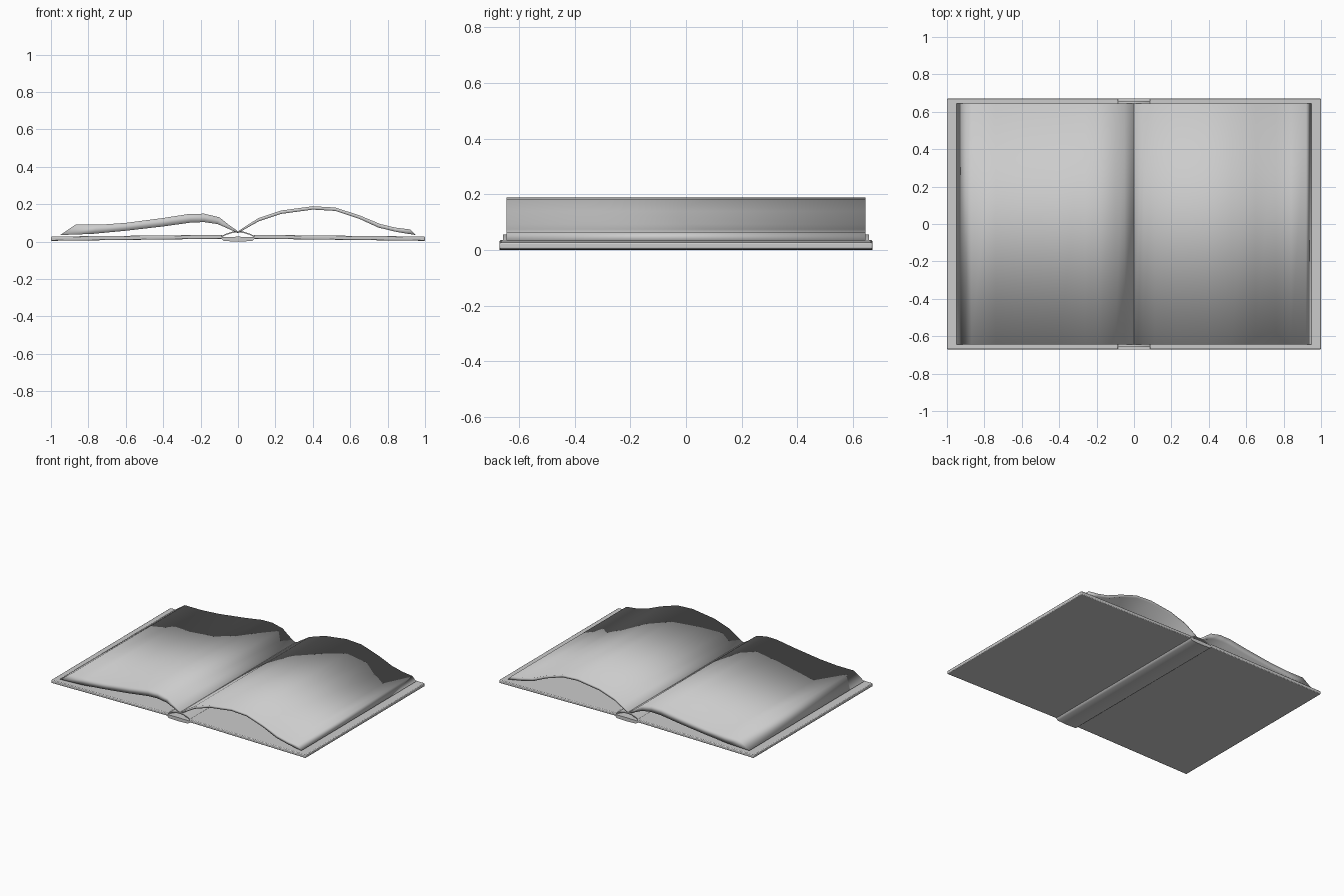
import bpy, bmesh, math

if "Cube" in bpy.data.objects:
    bpy.data.objects.remove(bpy.data.objects["Cube"])


def slab(name, sections, half, bevel=0.0, angle=None):
    """Sweep a cross-section strip along y; each section is (x_top, z_top, x_bottom, z_bottom)."""
    bm = bmesh.new()
    rings = []
    for xt, zt, xb, zb in sections:
        rings.append([bm.verts.new(p) for p in
                      ((xt, -half, zt), (xt, half, zt), (xb, half, zb), (xb, -half, zb))])
    for a, b in zip(rings, rings[1:]):
        for i in range(4):
            j = (i + 1) % 4
            bm.faces.new((a[i], a[j], b[j], b[i]))
    bm.faces.new(rings[0])
    bm.faces.new(rings[-1][::-1])
    bmesh.ops.recalc_face_normals(bm, faces=bm.faces)
    mesh = bpy.data.meshes.new(name)
    bm.to_mesh(mesh)
    bm.free()
    obj = bpy.data.objects.new(name, mesh)
    bpy.context.collection.objects.link(obj)
    bpy.ops.object.select_all(action='DESELECT')
    obj.select_set(True)
    bpy.context.view_layer.objects.active = obj
    if bevel:
        mod = obj.modifiers.new("bevel", 'BEVEL')
        mod.width, mod.segments, mod.limit_method = bevel, 2, 'ANGLE'
        mod.angle_limit = math.radians(40)
    if angle is None:
        bpy.ops.object.shade_smooth()
    else:
        bpy.ops.object.shade_smooth_by_angle(angle=math.radians(angle))
    return obj


# Cover boards, tilted slightly down towards the outer edges
for side, label in ((-1, "left"), (1, "right")):
    slab(label + "_cover_board",
         [(side * 0.085, 0.036, side * 0.085, 0.015),
          (side * 1.0, 0.027, side * 1.0, 0.004)], 0.67, 0.005, 40)

# Spine plate, softly rounded underneath
slab("spine", [(-0.09, 0.024, -0.09, 0.016), (-0.075, 0.025, -0.075, 0.003),
               (0, 0.026, 0, 0.0),
               (0.075, 0.025, 0.075, 0.003), (0.09, 0.024, 0.09, 0.016)], 0.67, 0, 50)

# Arched lining between the spine and the pages
slab("spine_lining", [(x, 0.056 - 3.4 * x * x, x, 0.049 - 3.4 * x * x)
                      for x in (-0.085, -0.06, -0.03, 0, 0.03, 0.06, 0.085)], 0.657, 0, 50)

# Thick page block on the left, with slanted fore-edge
slab("left_pages", [(-0.87, 0.090, -0.95, 0.035), (-0.74, 0.090, -0.78, 0.041),
                    (-0.60, 0.100, -0.60, 0.058), (-0.40, 0.126, -0.40, 0.081),
                    (-0.26, 0.148, -0.25, 0.102), (-0.18, 0.149, -0.18, 0.104),
                    (-0.10, 0.130, -0.11, 0.094), (-0.05, 0.090, -0.05, 0.068),
                    (0.0, 0.055, 0.0, 0.045)], 0.645)

# Thin page block on the right
slab("right_pages", [(0.0, 0.055, 0.0, 0.045), (0.05, 0.088, 0.05, 0.074),
                     (0.11, 0.126, 0.11, 0.108), (0.23, 0.166, 0.23, 0.148),
                     (0.40, 0.189, 0.40, 0.171), (0.52, 0.182, 0.52, 0.164),
                     (0.65, 0.140, 0.65, 0.121), (0.76, 0.094, 0.75, 0.075),
                     (0.84, 0.075, 0.85, 0.051), (0.92, 0.065, 0.95, 0.035)], 0.645)
